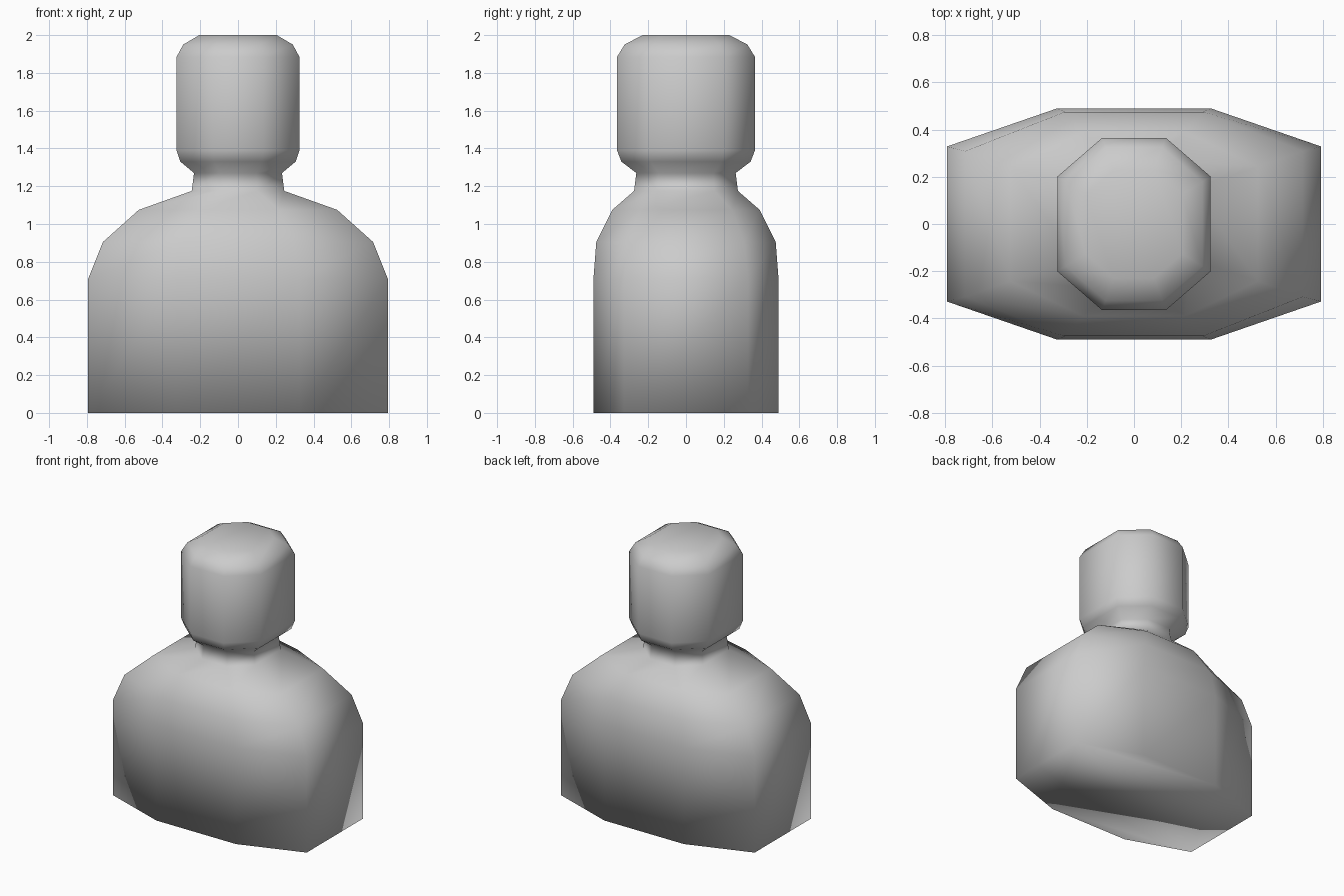
import bpy, bmesh

if "Cube" in bpy.data.objects:
    bpy.data.objects.remove(bpy.data.objects["Cube"])

# Rings from base to crown: height, half width, half depth,
# and fractions of those locating the octagon corners
rings = [
    (0.00, 0.793, 0.49, 0.41, 0.67),    # base
    (0.71, 0.793, 0.49, 0.41, 0.67),
    (0.905, 0.715, 0.475, 0.41, 0.65),  # shoulders
    (1.075, 0.525, 0.39, 0.41, 0.62),
    (1.175, 0.245, 0.275, 0.415, 0.55),  # neck
    (1.27, 0.233, 0.263, 0.415, 0.55),
    (1.33, 0.305, 0.342, 0.415, 0.55),  # chin
    (1.39, 0.325, 0.365, 0.415, 0.55),
    (1.885, 0.325, 0.365, 0.415, 0.55),
    (1.95, 0.29, 0.325, 0.415, 0.55),   # crown
    (2.00, 0.205, 0.23, 0.415, 0.55),
]


def octagon(bm, z, w, d, fx, fy):
    pts = [(1, fy), (fx, 1), (-fx, 1), (-1, fy),
           (-1, -fy), (-fx, -1), (fx, -1), (1, -fy)]
    return [bm.verts.new((w * x, d * y, z)) for x, y in pts]


# Head, neck and torso as one smooth lofted solid
bm = bmesh.new()
loops = [octagon(bm, *r) for r in rings]
for low, high in zip(loops, loops[1:]):
    for i in range(8):
        j = (i + 1) % 8
        bm.faces.new((low[i], low[j], high[j], high[i]))
bm.faces.new(loops[0][::-1])
bm.faces.new(loops[-1])
bmesh.ops.recalc_face_normals(bm, faces=bm.faces)
for f in bm.faces:
    f.smooth = True

mesh = bpy.data.meshes.new("bust")
bm.to_mesh(mesh)
bm.free()
bust = bpy.data.objects.new("bust", mesh)
bpy.context.collection.objects.link(bust)
